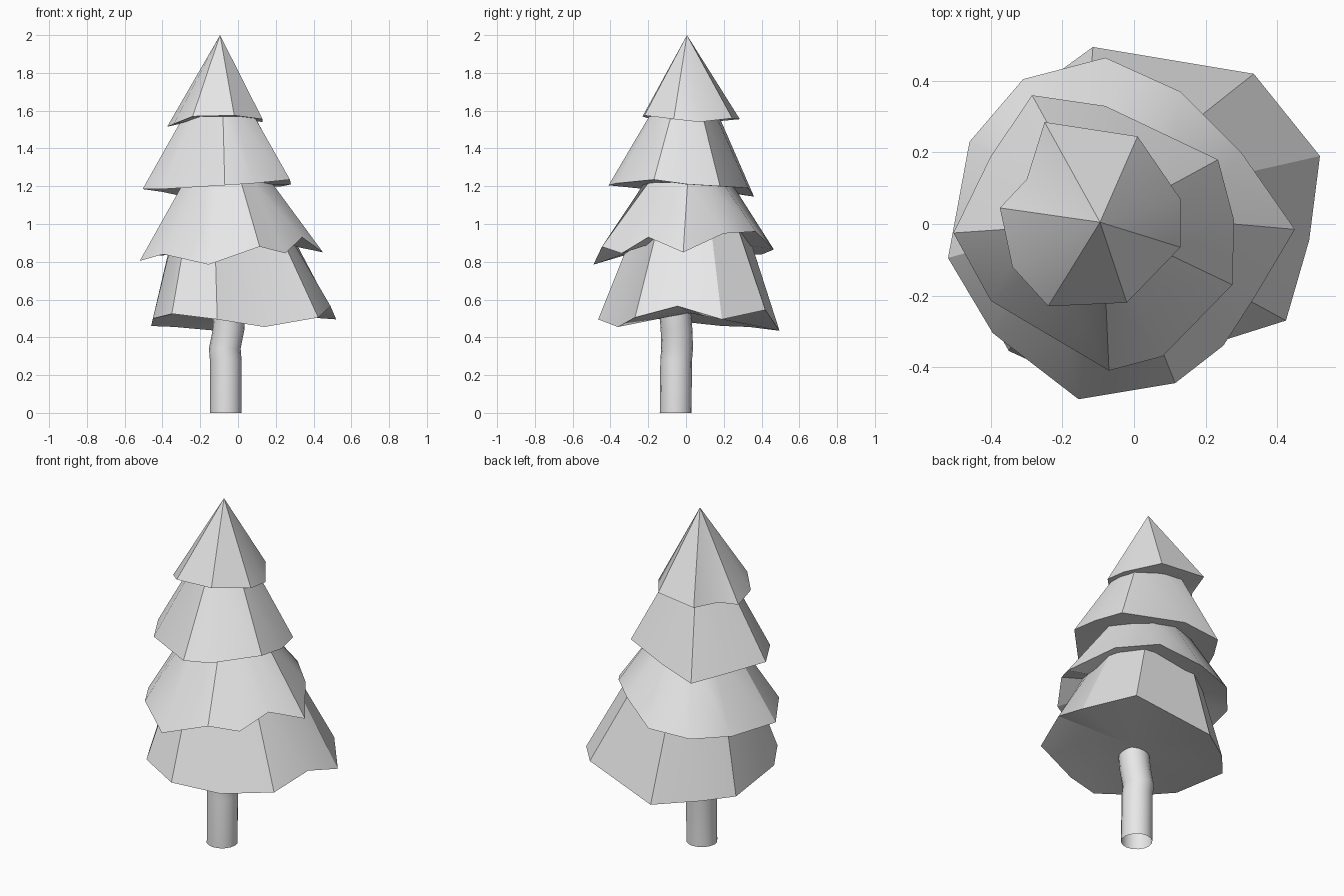
import bpy
import bmesh
from math import cos, sin, tau, radians
from mathutils import Vector

cube = bpy.data.objects.get("Cube")
if cube:
    bpy.data.objects.remove(cube, do_unlink=True)

# Single plain grey colour
grey = bpy.data.materials.new("plain_grey")
grey.use_nodes = True
grey.diffuse_color = (0.8, 0.8, 0.8, 1)
grey.node_tree.nodes["Principled BSDF"].inputs["Base Color"].default_value = (0.8, 0.8, 0.8, 1)


def finish(bm, name, recalc=True):
    """Turn a bmesh into a smooth-by-angle object with the grey material."""
    if recalc:
        bmesh.ops.recalc_face_normals(bm, faces=bm.faces[:])
    mesh = bpy.data.meshes.new(name)
    bm.to_mesh(mesh)
    bm.free()
    mesh.materials.append(grey)
    obj = bpy.data.objects.new(name, mesh)
    bpy.context.scene.collection.objects.link(obj)
    bpy.ops.object.select_all(action='DESELECT')
    obj.select_set(True)
    bpy.context.view_layer.objects.active = obj
    bpy.ops.object.shade_smooth_by_angle(angle=radians(30))


def bridge(bm, lower, upper):
    """Join two rings with a band of quads."""
    count = len(lower)
    for i in range(count):
        j = (i + 1) % count
        bm.faces.new((lower[i], lower[j], upper[j], upper[i]))


def fan(bm, ring, point):
    """Close a ring with triangles that meet at a point."""
    middle = bm.verts.new(point)
    for i, v in enumerate(ring):
        bm.faces.new((v, ring[(i + 1) % len(ring)], middle))


def foliage_tier(name, rim, top, shrink, hollow):
    """Skirt of foliage: an uneven rim drawn in to a smaller, level top.
    The underside rises to the height given by hollow."""
    bm = bmesh.new()
    points = [Vector(p) for p in rim]
    top = Vector(top)
    mid = Vector([(min(p[a] for p in points) + max(p[a] for p in points)) / 2
                  for a in range(3)])
    lower = [bm.verts.new(p) for p in points]
    if shrink:
        upper = []
        for p in points:
            offset = (p - mid) * shrink
            offset.z = 0
            upper.append(bm.verts.new(top + offset))
        bridge(bm, lower, upper)
        fan(bm, upper, top)
    else:
        fan(bm, lower, top)
    fan(bm, lower, (mid.x, mid.y, hollow))
    finish(bm, name)


# Foliage, from the pointed top down to the widest skirt
foliage_tier("foliage_top", [
    (-.25, .285, 1.555), (.01, .245, 1.56), (.13, .07, 1.54),
    (.13, -.065, 1.555), (-.02, -.22, 1.575), (-.24, -.23, 1.57),
    (-.34, -.12, 1.53), (-.375, .045, 1.515), (-.3, .125, 1.54),
], (-.095, .005, 2), 0, 1.57)

foliage_tier("foliage_upper", [
    (-.285, .36, 1.145), (-.08, .33, 1.19), (.235, .18, 1.2),
    (.28, .01, 1.21), (.275, -.17, 1.235), (.08, -.37, 1.215),
    (-.07, -.41, 1.205), (-.4, -.215, 1.185), (-.505, -.025, 1.185),
    (-.4, .19, 1.17),
], (-.1, -.01, 1.57), .48, 1.21)

foliage_tier("foliage_middle", [
    (-.31, .405, .84), (-.08, .465, .865), (.13, .37, .96),
    (.3, .2, .95), (.45, -.015, .85), (.34, -.2, .93),
    (.25, -.34, .845), (.115, -.445, .88), (-.155, -.49, .785),
    (-.395, -.305, .84), (-.52, -.095, .805), (-.46, .23, .83),
], (-.055, .01, 1.22), .48, .95)

foliage_tier("foliage_bottom", [
    (-.115, .495, .435), (.335, .42, .545), (.52, .19, .495),
    (.49, -.045, .565), (.425, -.27, .505), (.14, -.36, .455),
    (-.11, -.465, .495), (-.35, -.355, .525), (-.45, -.18, .5),
    (-.46, .19, .46), (-.335, .335, .455),
], (-.04, .025, 1), .6, .53)

# Trunk: a slightly crooked open tube
SIDES = 16
RADIUS = 0.084
bm = bmesh.new()
rings = []
for x, y, z in [(-.065, -.055, 0), (-.065, -.052, .28), (-.07, -.047, .34),
                (-.05, -.05, .44), (-.045, -.06, .56)]:
    rings.append([bm.verts.new((x + RADIUS * cos(tau * i / SIDES),
                                y + RADIUS * sin(tau * i / SIDES), z))
                  for i in range(SIDES)])
for lower, upper in zip(rings, rings[1:]):
    bridge(bm, lower, upper)
finish(bm, "trunk", recalc=False)
